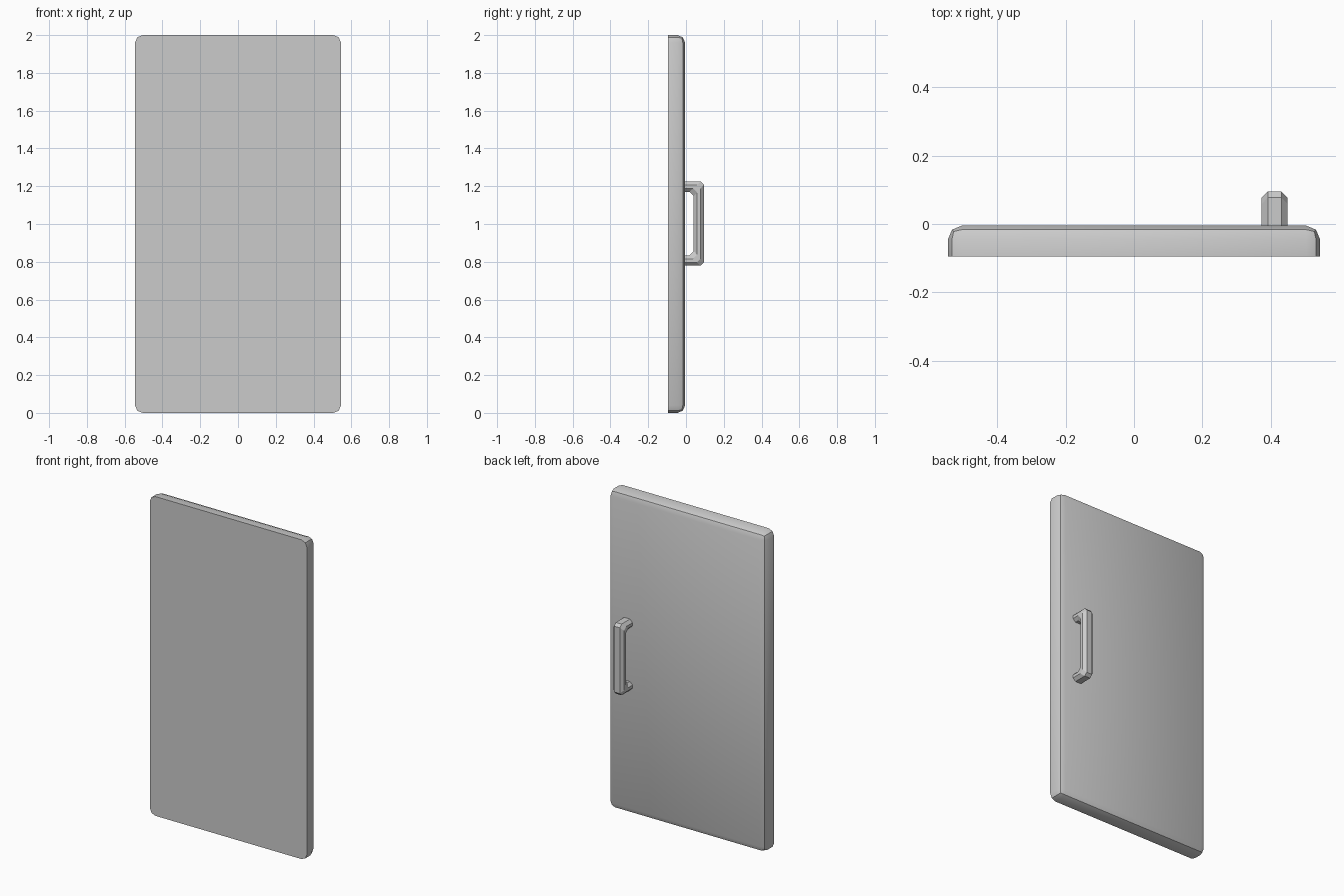
import bpy, bmesh, math
from mathutils import Vector

if "Cube" in bpy.data.objects:
    bpy.data.objects.remove(bpy.data.objects["Cube"])


def add_object(name, bm):
    bmesh.ops.recalc_face_normals(bm, faces=bm.faces)
    mesh = bpy.data.meshes.new(name)
    bm.to_mesh(mesh)
    bm.free()
    obj = bpy.data.objects.new(name, mesh)
    bpy.context.collection.objects.link(obj)
    return obj


# Door panel: box with every edge rounded except the flat front rim
FRONT, BACK = -0.095, -0.005
bm = bmesh.new()
bmesh.ops.create_cube(bm, size=1)
bmesh.ops.scale(bm, vec=(1.09, BACK - FRONT, 2.0), verts=bm.verts)
bmesh.ops.translate(bm, vec=(0, (FRONT + BACK) / 2, 1.0), verts=bm.verts)
round_edges = [e for e in bm.edges
               if any(v.co.y > (FRONT + BACK) / 2 for v in e.verts)
               or abs(e.verts[0].co.y - e.verts[1].co.y) > 0.01]
bmesh.ops.bevel(bm, geom=round_edges, offset=0.04, offset_type='OFFSET',
                segments=2, profile=0.5, affect='EDGES', clamp_overlap=True)
# the front outline follows the rounded corners
door = add_object("door_panel", bm)
bpy.context.view_layer.objects.active = door
door.select_set(True)
bpy.ops.object.shade_smooth_by_angle(angle=math.radians(30))
door.select_set(False)

# Pull handle: chamfered section lofted along a C-shaped path
# (outer y, z) and (inner y, z), measured from the handle's mid height
half = [((-0.01, 0.223), (-0.01, 0.168)),
        ((0.078, 0.223), (0.018, 0.168)),
        ((0.095, 0.206), (0.041, 0.145))]
stations = half + [((o[0], -o[1]), (i[0], -i[1])) for o, i in reversed(half)]
HANDLE_X, HANDLE_Z, HALF_W, CH = 0.412, 1.002, 0.038, 0.018
section = [(-HALF_W + CH, 0), (HALF_W - CH, 0), (HALF_W, 0.33), (HALF_W, 0.67),
           (HALF_W - CH, 1), (-HALF_W + CH, 1), (-HALF_W, 0.67), (-HALF_W, 0.33)]
bm = bmesh.new()
rings = []
for outer, inner in stations:
    o, i = Vector(outer), Vector(inner)
    ring = []
    for dx, t in section:
        p = o.lerp(i, t)
        ring.append(bm.verts.new((HANDLE_X + dx, p.x, HANDLE_Z + p.y)))
    rings.append(ring)
n = len(section)
for a, b in zip(rings, rings[1:]):
    for k in range(n):
        bm.faces.new((a[k], a[(k + 1) % n], b[(k + 1) % n], b[k]))
bm.faces.new(rings[0])
bm.faces.new(rings[-1])
add_object("pull_handle", bm)
